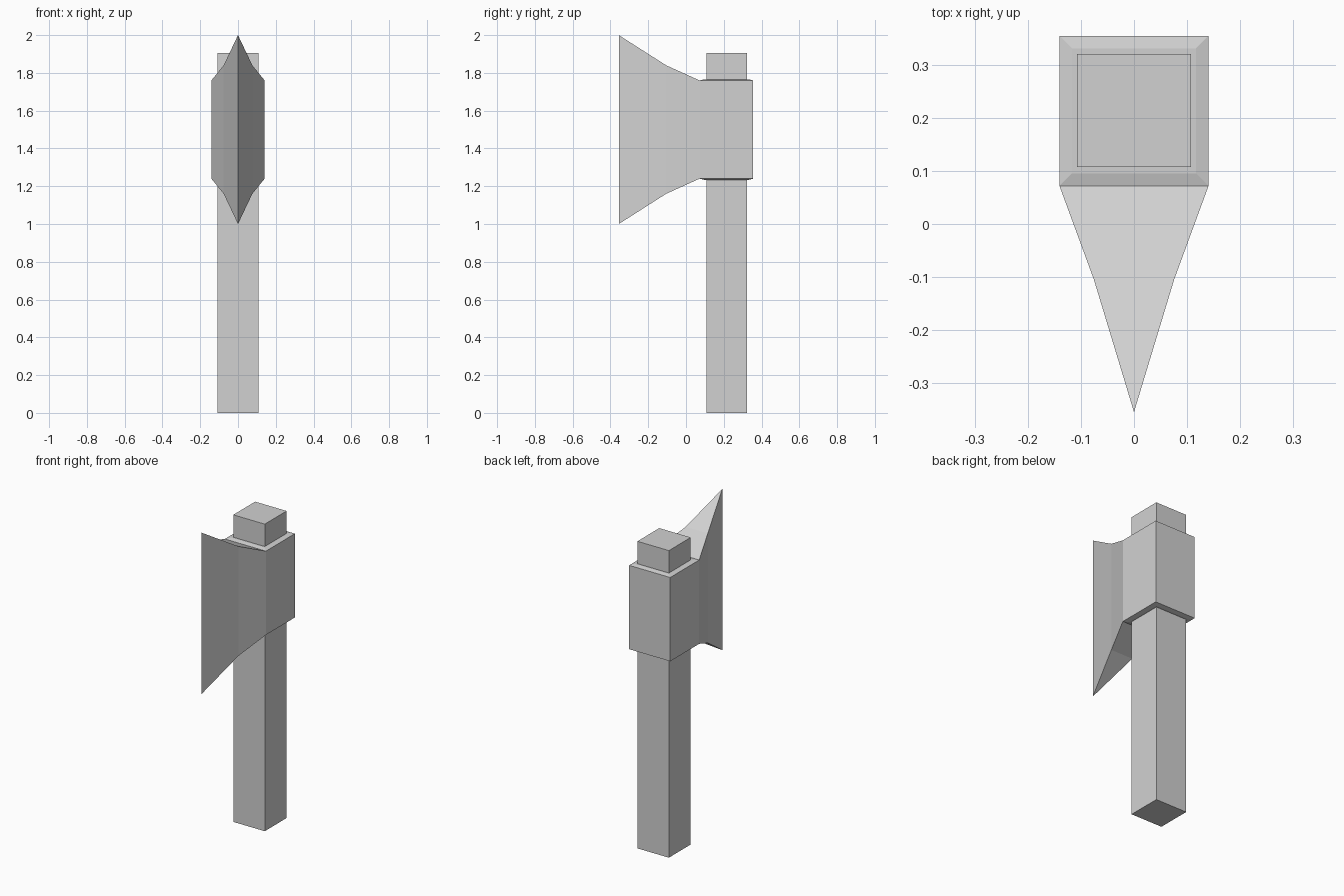
import bpy
import bmesh

old = bpy.data.objects.get("Cube")
if old:
    bpy.data.objects.remove(old, do_unlink=True)

grey = bpy.data.materials.new("plain grey")
grey.use_nodes = True
colour = (0.64, 0.64, 0.64, 1)
grey.diffuse_color = colour
grey.node_tree.nodes["Principled BSDF"].inputs["Base Color"].default_value = colour


def loft(name, stations, collar=False):
    """Join rectangles (y, half width, bottom, top) from front to back."""
    bm = bmesh.new()
    rings = []
    for y, w, low, high in stations:
        rings.append([bm.verts.new(p) for p in
                      ((-w, y, low), (w, y, low), (w, y, high), (-w, y, high))])
    for a, b in zip(rings, rings[1:]):
        for i in range(4):
            j = (i + 1) % 4
            bm.faces.new((a[i], a[j], b[j], b[i]))
    bm.faces.new(rings[0][::-1])
    bm.faces.new(rings[-1])
    # Merge the pointed cutting edge into a single line
    bmesh.ops.remove_doubles(bm, verts=bm.verts, dist=0.0001)
    bmesh.ops.recalc_face_normals(bm, faces=bm.faces)
    if collar:
        # Slightly raised frames where the handle passes through
        bm.normal_update()
        caps = [f for f in bm.faces if abs(f.normal.z) > 0.99]
        bmesh.ops.inset_individual(bm, faces=caps, thickness=0.034, depth=0.006)
    mesh = bpy.data.meshes.new(name)
    bm.to_mesh(mesh)
    bm.free()
    mesh.materials.append(grey)
    obj = bpy.data.objects.new(name, mesh)
    bpy.context.collection.objects.link(obj)
    return obj


# Square handle running through the head
loft("handle", [(0.108, 0.108, 0, 1.905), (0.322, 0.108, 0, 1.905)])

# Axe head: cutting edge, flared blade, then the block around the handle
loft("axe_head", [(-0.356, 0, 1.0, 2.0),
                  (-0.105, 0.076, 1.16, 1.84),
                  (0.072, 0.141, 1.24, 1.76),
                  (0.356, 0.141, 1.24, 1.76)], collar=True)
